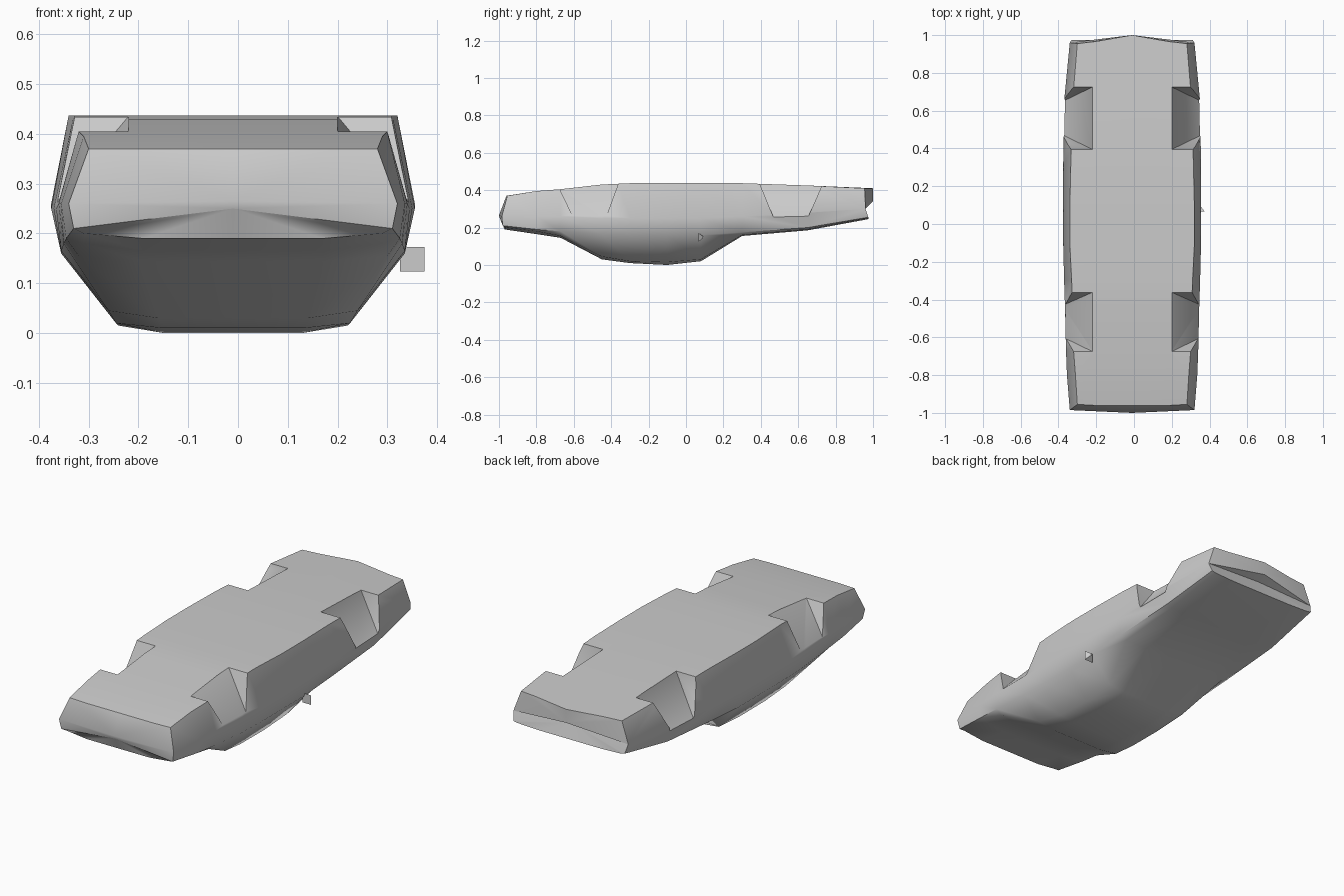
import bpy, bmesh, math
from mathutils import Matrix, Vector

cube = bpy.data.objects.get("Cube")
if cube:
    bpy.data.objects.remove(cube, do_unlink=True)

GREY = (0.6, 0.6, 0.6, 1.0)
paint = bpy.data.materials.new("plain grey")
paint.use_nodes = True
paint.diffuse_color = GREY
paint.node_tree.nodes["Principled BSDF"].inputs["Base Color"].default_value = GREY

CENTRE_X = -0.01


def make_object(name, bm):
    bmesh.ops.recalc_face_normals(bm, faces=bm.faces[:])
    mesh = bpy.data.meshes.new(name)
    bm.to_mesh(mesh)
    bm.free()
    mesh.materials.append(paint)
    obj = bpy.data.objects.new(name, mesh)
    bpy.context.collection.objects.link(obj)
    return obj


def activate(obj):
    bpy.ops.object.select_all(action="DESELECT")
    obj.select_set(True)
    bpy.context.view_layer.objects.active = obj


# Overturned car shell, one row per station along its length:
# y, floor z, floor x, widest x, widest z, sill x, sill z, roof edge x, roof edge z, roof z
stations = [
    (-.97, .37, .29, .33, .26, .32, .21, .30, .20, .19),
    (-.80, .395, .30, .345, .26, .335, .19, .30, .18, .165),
    (-.67, .405, .31, .35, .26, .34, .18, .31, .155, .145),
    (-.45, .43, .315, .355, .25, .345, .165, .25, .045, .03),
    (-.30, .437, .32, .36, .25, .345, .16, .235, .02, .01),
    (-.10, .437, .33, .365, .25, .345, .16, .23, .015, 0),
    (.08, .437, .33, .365, .25, .345, .16, .235, .03, .02),
    (.30, .437, .325, .365, .26, .345, .175, .31, .16, .155),
    (.65, .425, .315, .36, .28, .34, .20, .31, .19, .185),
    (.95, .41, .29, .33, .30, .32, .255, .30, .25, .245),
]


def half_ring(bm, station):
    y, zf, xf, xw, zw, xs, zs, xr, zr, zb = station
    outline = [(0, zf), (.2, zf), (xf, zf), (xw, zw),
               (xs, zs), (xr, zr), (xr * .6, zb), (0, zb)]
    return [bm.verts.new((x, y, z)) for x, z in outline]


bm = bmesh.new()
rings = [half_ring(bm, s) for s in stations]

# Shaped bumper outlines at both ends
for vert, y in zip(rings[0], (-.96, -.96, -.955, -.985, -.98, -.965, -.97, -.97)):
    vert.co.y = y
for vert, y in zip(rings[-1], (1, .965, .955, .96, .975, .975, .975, .975)):
    vert.co.y = y

for a, b in zip(rings, rings[1:]):
    for i in range(len(a) - 1):
        bm.faces.new((a[i], a[i + 1], b[i + 1], b[i]))


def end_cap(ring, upper, lower):
    # Fan from the centre line out to the end ring, creased at the widest point
    top = bm.verts.new(upper)
    low = bm.verts.new(lower)
    for i, (a, b) in enumerate(zip(ring, ring[1:])):
        bm.faces.new((a, b, top if i < 3 else low))
    bm.faces.new((ring[3], top, low))


end_cap(rings[0], (0, -1, .265), (0, -.995, .25))
end_cap(rings[-1], (0, 1, .34), (0, .95, .32))

# Mirror the half shell across the centre line
copy = bmesh.ops.duplicate(bm, geom=bm.verts[:] + bm.edges[:] + bm.faces[:])["geom"]
for item in copy:
    if isinstance(item, bmesh.types.BMVert):
        item.co.x *= -1
bmesh.ops.remove_doubles(bm, verts=bm.verts[:], dist=.0005)
bmesh.ops.translate(bm, verts=bm.verts[:], vec=(CENTRE_X, 0, 0))
body = make_object("car_body", bm)


# Wheel wells: wedges sloping from the inner floor edge down to the side
def wheel_cutter(name, side, y_top, y_low, z_top):
    bm = bmesh.new()
    inner, rim, outside, low, above = .21, .365, .5, .25, .6
    for yt, yl, zt in zip(y_top, y_low, z_top):
        points = [(inner, yt, zt), (inner, yt, above), (outside, yt, above),
                  (outside, yt, zt), (rim, yl, low), (outside, yl, low)]
        for x, y, z in points:
            bm.verts.new((side * x + CENTRE_X, y, z))
    bmesh.ops.convex_hull(bm, input=bm.verts[:])
    cutter = make_object(name, bm)
    cutter.hide_render = True
    return cutter


wells = {
    "front": ((-.675, -.362), (-.60, -.43), (.405, .435)),
    "rear": ((.395, .725), (.47, .65), (.433, .421)),
}
for end, shape in wells.items():
    for label, side in (("left", 1), ("right", -1)):
        cutter = wheel_cutter(f"{end}_{label}_well_cutter", side, *shape)
        cut = body.modifiers.new("wheel well", "BOOLEAN")
        cut.operation = "DIFFERENCE"
        cut.solver = "EXACT"
        cut.object = cutter
        activate(body)
        bpy.ops.object.modifier_apply(modifier=cut.name)
        bpy.data.objects.remove(cutter, do_unlink=True)

activate(body)
bpy.ops.object.shade_smooth_by_angle(angle=math.radians(45))

# Small side mirror: square glass with a tapered housing behind
bm = bmesh.new()
bmesh.ops.create_cone(bm, cap_ends=True, segments=4, radius1=.035, radius2=.008, depth=.025)
bmesh.ops.rotate(bm, verts=bm.verts[:], matrix=Matrix.Rotation(math.radians(45), 3, "Z"))
bmesh.ops.rotate(bm, verts=bm.verts[:], matrix=Matrix.Rotation(math.radians(-90), 3, "X"))
bmesh.ops.translate(bm, verts=bm.verts[:], vec=Vector((.35, .078, .148)))
make_object("side_mirror", bm)
